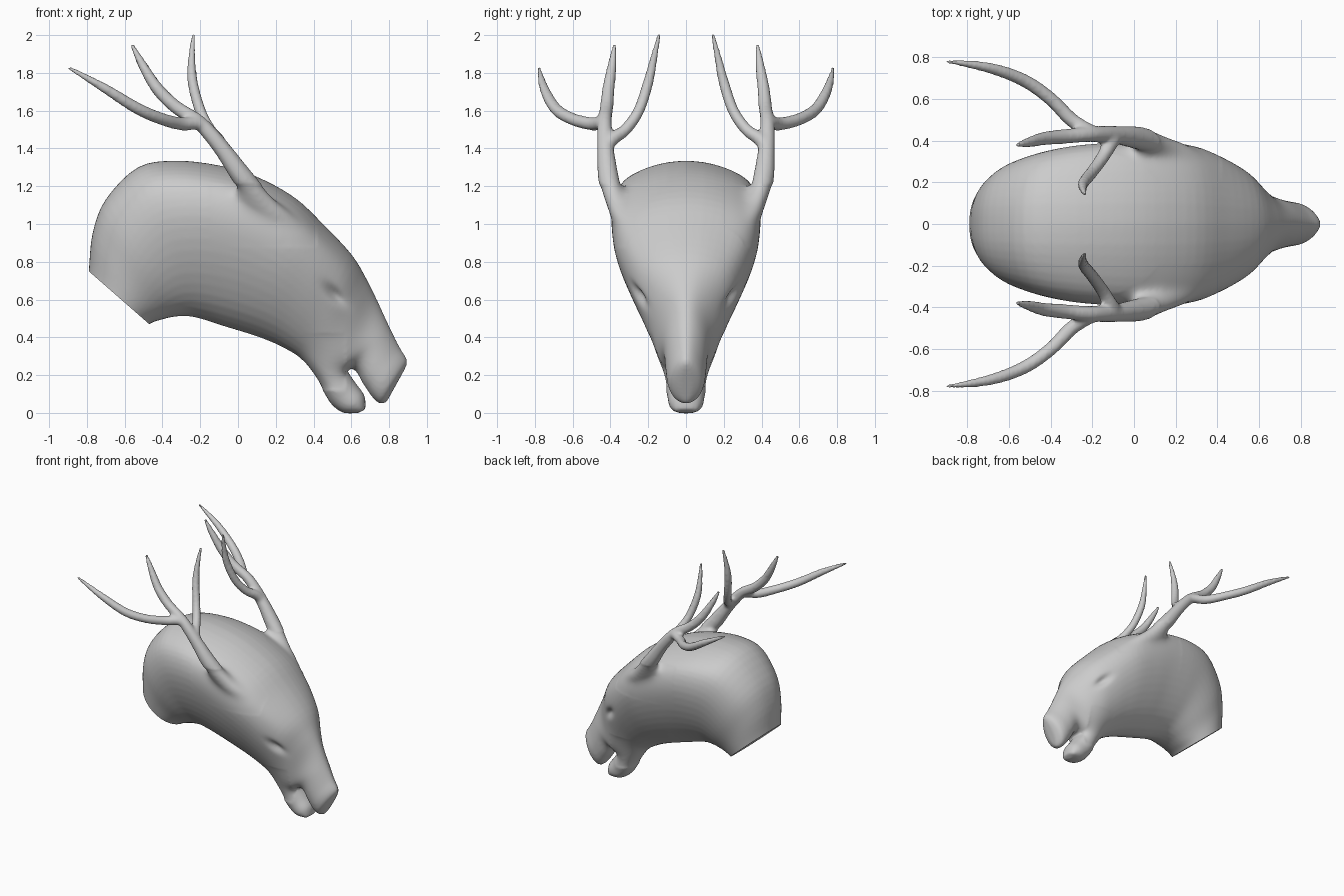
import bpy, bmesh, math
from mathutils import Vector

if "Cube" in bpy.data.objects:
    bpy.data.objects.remove(bpy.data.objects["Cube"])

bm = bmesh.new()


def spline(rows, steps):
    """Catmull-Rom interpolation through rows of numbers."""
    rows = [Vector(r) for r in rows]
    out = []
    for i in range(len(rows) - 1):
        p0, p1 = rows[max(i - 1, 0)], rows[i]
        p2, p3 = rows[i + 1], rows[min(i + 2, len(rows) - 1)]
        for s in range(steps):
            t = s / steps
            out.append(0.5 * (2 * p1 + (p2 - p0) * t + (2 * p0 - 5 * p1 + 4 * p2 - p3) * t * t
                              + (3 * p1 - p0 - 3 * p2 + p3) * t ** 3))
    return out + [rows[-1]]


def skin(rings):
    """Closed surface through a list of point rings."""
    loops = [[bm.verts.new(p) for p in ring] for ring in rings]
    n = len(loops[0])
    for a, b in zip(loops, loops[1:]):
        for i in range(n):
            j = (i + 1) % n
            bm.faces.new((a[i], a[j], b[j], b[i]))
    bm.faces.new(loops[0][::-1])
    bm.faces.new(loops[-1])


# Skull cross-section: depth from the top, share of half width
SKULL = spline([(0, 0), (.01, .25), (.04, .52), (.085, .76), (.14, .91), (.22, .985), (.33, 1),
                (.47, .94), (.62, .82), (.76, .66), (.88, .47), (.97, .23), (1, 0)], 2)


def loft(sections):
    """Sections: top x, top z, bottom x, bottom z, half width, skew, share of skull shape."""
    rings = []
    for tx, tz, bx, bz, w, k, share in spline(sections, 4):
        half = []
        for i, skull in enumerate(SKULL):
            a = math.pi * i / 24
            oval = Vector((((1 - math.cos(a)) / 2) ** k, max(0, math.sin(a)) ** 0.9))
            half.append(oval.lerp(skull, share))
        ring = [(t, y) for t, y in half] + [(t, -y) for t, y in half[-2:0:-1]]
        rings.append([(tx + (bx - tx) * t, y * w, tz + (bz - tz) * t) for t, y in ring])
    skin(rings)


def tine(path, side):
    """Tapered tube: x, y, z, radius."""
    pts = spline(path, 4)
    pos = [Vector((p[0], p[1] * side, p[2])) for p in pts]
    rings = []
    for i, p in enumerate(pos):
        d = (pos[min(i + 1, len(pos) - 1)] - pos[max(i - 1, 0)]).normalized()
        u = d.cross(Vector((0.5, 1, 0))).normalized()
        v = d.cross(u)
        r = pts[i][3]
        rings.append([p + r * (u * math.cos(k * math.pi / 6) + v * math.sin(k * math.pi / 6))
                      for k in range(12)])
    skin(rings)


# Neck, skull and upper muzzle
loft([
    (-0.80, 0.66, -0.53, 0.41, 0.20, 1.0, 0),
    (-0.79, 0.75, -0.47, 0.47, 0.22, 1.0, 0),
    (-0.77, 0.95, -0.40, 0.495, 0.255, 1.1, 0.1),
    (-0.70, 1.13, -0.33, 0.51, 0.30, 1.15, 0.3),
    (-0.53, 1.30, -0.25, 0.51, 0.345, 1.2, 0.6),
    (-0.33, 1.335, -0.17, 0.49, 0.375, 1.2, 0.85),
    (-0.10, 1.31, -0.08, 0.46, 0.39, 1.2, 1),
    (0.10, 1.25, 0.02, 0.43, 0.395, 1.2, 1),
    (0.30, 1.14, 0.14, 0.39, 0.382, 1.2, 1),
    (0.45, 1.00, 0.24, 0.345, 0.335, 1.15, 0.9),
    (0.60, 0.84, 0.33, 0.29, 0.265, 1.1, 0.6),
    (0.68, 0.71, 0.40, 0.21, 0.20, 0.95, 0.3),
    (0.74, 0.59, 0.47, 0.15, 0.155, 0.85, 0),
    (0.80, 0.46, 0.60, 0.235, 0.12, 0.8, 0),
    (0.85, 0.36, 0.665, 0.15, 0.108, 0.75, 0),
    (0.88, 0.31, 0.71, 0.085, 0.10, 0.75, 0),
    (0.895, 0.28, 0.75, 0.05, 0.08, 0.75, 0),
    (0.893, 0.25, 0.785, 0.055, 0.03, 0.8, 0),
])

# Lower jaw
loft([
    (0.50, 0.42, 0.34, 0.28, 0.14, 1.0, 0),
    (0.53, 0.31, 0.41, 0.19, 0.13, 1.0, 0),
    (0.58, 0.22, 0.46, 0.10, 0.115, 1.0, 0),
    (0.625, 0.155, 0.50, 0.04, 0.10, 1.0, 0),
    (0.67, 0.09, 0.56, 0.00, 0.09, 1.0, 0),
    (0.675, 0.02, 0.64, 0.00, 0.06, 1.0, 0),
])

# Antlers: main beam with rear tine, outer tine, inner tine, root swell
antler = [
    [(0.26, 0.335, 1.02, 0.035), (0.13, 0.38, 1.13, 0.05), (0.03, 0.41, 1.24, 0.056),
     (-0.07, 0.425, 1.38, 0.046), (-0.15, 0.43, 1.48, 0.042), (-0.22, 0.43, 1.55, 0.038),
     (-0.33, 0.42, 1.62, 0.036), (-0.43, 0.41, 1.72, 0.033), (-0.51, 0.39, 1.85, 0.024),
     (-0.565, 0.378, 1.955, 0.01)],
    [(-0.14, 0.43, 1.48, 0.03), (-0.21, 0.445, 1.53, 0.035), (-0.30, 0.50, 1.53, 0.035),
     (-0.40, 0.60, 1.555, 0.033), (-0.53, 0.69, 1.61, 0.032), (-0.70, 0.75, 1.715, 0.026),
     (-0.90, 0.78, 1.83, 0.01)],
    [(-0.08, 0.425, 1.40, 0.035), (-0.11, 0.39, 1.45, 0.036), (-0.15, 0.32, 1.50, 0.032),
     (-0.20, 0.25, 1.60, 0.03), (-0.24, 0.20, 1.75, 0.028), (-0.245, 0.17, 1.88, 0.02),
     (-0.235, 0.14, 2.01, 0.01)],
    [(0.38, 0.27, 0.93, 0.03), (0.22, 0.34, 1.04, 0.055), (0.08, 0.37, 1.14, 0.06),
     (0.0, 0.36, 1.18, 0.04)],
]
for side in (1, -1):
    for path in antler:
        tine(path, side)

bmesh.ops.recalc_face_normals(bm, faces=bm.faces)
src_mesh = bpy.data.meshes.new("sculpt_source")
bm.to_mesh(src_mesh)
bm.free()
src = bpy.data.objects.new("sculpt_source", src_mesh)
bpy.context.collection.objects.link(src)

# Fuse everything into one smooth skin
rem = src.modifiers.new("fuse", "REMESH")
rem.mode = "VOXEL"
rem.voxel_size = 0.011
smo = src.modifiers.new("soften", "SMOOTH")
smo.factor = 0.5
smo.iterations = 6
deps = bpy.context.evaluated_depsgraph_get()
mesh = bpy.data.meshes.new_from_object(src.evaluated_get(deps))
bpy.data.objects.remove(src)
mesh.name = "deer_head"
obj = bpy.data.objects.new("deer_head", mesh)
bpy.context.collection.objects.link(obj)

bm = bmesh.new()
bm.from_mesh(mesh)

# Blend the cheeks into the jaw and the antler roots into the skull
cheek = [v for v in bm.verts if 0.34 < v.co.x < 0.57 and 0.12 < v.co.z < 0.42]
root = [v for v in bm.verts if -0.15 < v.co.x < 0.42 and 0.88 < v.co.z < 1.21 and abs(v.co.y) > 0.2]
for zone, times in ((cheek, 80), (root, 30)):
    for _ in range(times):
        bmesh.ops.smooth_vert(bm, verts=zone, factor=0.5,
                              use_axis_x=True, use_axis_y=True, use_axis_z=True)

# Eyes: slanted almond hollows
for v in bm.verts:
    dx, dz = v.co.x - 0.515, v.co.z - 0.625
    along = (dx - dz) * 0.7071
    across = (dx + dz) * 0.7071
    if abs(along) < 0.25 and abs(across) < 0.2:
        hollow = 0.03 * math.exp(-(along / 0.065) ** 2 - (across / 0.03) ** 2)
        v.co.y -= math.copysign(hollow, v.co.y) * min(1, abs(v.co.y) / 0.12)

# Flat cut at the base of the neck
geom = bm.verts[:] + bm.edges[:] + bm.faces[:]
cut = bmesh.ops.bisect_plane(bm, geom=geom, plane_co=(-0.47, 0, 0.47),
                             plane_no=(-0.28, 0, -0.32), clear_outer=True)
edges = [e for e in cut["geom_cut"] if isinstance(e, bmesh.types.BMEdge)]
bmesh.ops.holes_fill(bm, edges=edges, sides=0)
bmesh.ops.recalc_face_normals(bm, faces=bm.faces)
bm.to_mesh(mesh)
bm.free()

bpy.context.view_layer.objects.active = obj
obj.select_set(True)
bpy.ops.object.shade_smooth_by_angle(angle=math.radians(50))
